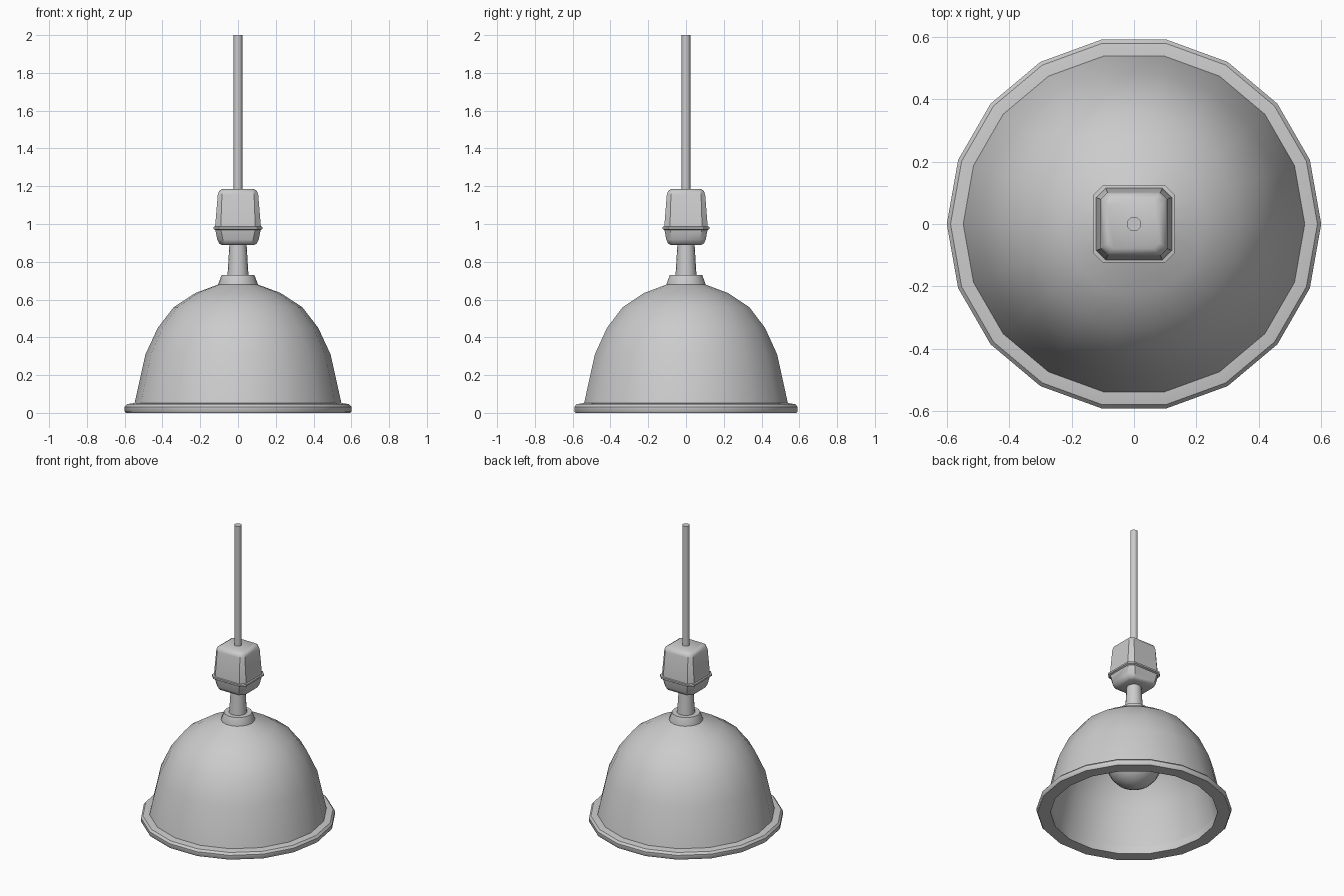
import bpy, bmesh, math

if "Cube" in bpy.data.objects:
    bpy.data.objects.remove(bpy.data.objects["Cube"])


def loft(name, rings, cap=True, closed=False, angle=40):
    """Skin a list of equal-length point rings into one mesh."""
    bm = bmesh.new()
    loops = [[bm.verts.new(p) for p in ring] for ring in rings]
    n = len(loops[0])
    pairs = list(zip(loops, loops[1:]))
    if closed:
        pairs.append((loops[-1], loops[0]))
    for a, b in pairs:
        for i in range(n):
            j = (i + 1) % n
            bm.faces.new((a[i], a[j], b[j], b[i]))
    if cap and not closed:
        bm.faces.new(loops[0])
        bm.faces.new(loops[-1])
    bmesh.ops.recalc_face_normals(bm, faces=bm.faces)
    mesh = bpy.data.meshes.new(name)
    bm.to_mesh(mesh)
    bm.free()
    obj = bpy.data.objects.new(name, mesh)
    bpy.context.collection.objects.link(obj)
    bpy.ops.object.select_all(action='DESELECT')
    obj.select_set(True)
    bpy.context.view_layer.objects.active = obj
    bpy.ops.object.shade_smooth_by_angle(angle=math.radians(angle))
    return obj


def circle(r, z, n):
    return [(r * math.cos(2 * math.pi * i / n), r * math.sin(2 * math.pi * i / n), z)
            for i in range(n)]


def lathe(name, profile, n, **kw):
    return loft(name, [circle(r, z, n) for r, z in profile], **kw)


def chamfered_rect(hx, hy, c, z):
    corner = [(hx, hy - c), (hx - c, hy)]
    pts = corner + [(-x, y) for x, y in reversed(corner)]
    pts += [(-x, -y) for x, y in pts]
    return [(x, y, z) for x, y in pts]


# Bell shade: outer skin, then inner skin
outer = [(0.548, 0.05), (0.49, 0.31), (0.425, 0.45), (0.34, 0.56), (0.225, 0.635), (0.09, 0.685)]
inner = [(0.09, 0.66), (0.215, 0.61), (0.325, 0.54), (0.405, 0.435), (0.465, 0.30), (0.515, 0.05)]
lathe("shade", outer + inner, 18, closed=True)

# Rolled rim around the opening
lathe("rim", [(0.515, 0.0), (0.594, 0.0), (0.6, 0.008), (0.6, 0.032), (0.588, 0.046),
              (0.545, 0.053), (0.515, 0.053)], 18, closed=True)

# Collar and neck above the shade
lathe("collar", [(0.105, 0.665), (0.105, 0.682), (0.087, 0.73)], 18)
lathe("neck", [(0.056, 0.72), (0.045, 0.90)], 16)

# Junction box: lower cup, flange and upper cap
box = [(0.082, 0.02, 0.888), (0.100, 0.028, 0.897), (0.110, 0.03, 0.918), (0.120, 0.03, 0.968),
       (0.130, 0.03, 0.974), (0.130, 0.03, 0.985), (0.121, 0.03, 0.987),
       (0.107, 0.022, 1.155), (0.100, 0.022, 1.175), (0.083, 0.02, 1.186)]
loft("junction_box", [chamfered_rect(h, h * 0.95, c, z) for h, c, z in box])

# Hanging cord
lathe("cord", [(0.023, 1.17), (0.023, 2.0)], 12)

# Bulb and its socket inside the shade
bulb = [(0.173 * math.sin(math.radians(a)), 0.357 - 0.173 * math.cos(math.radians(a)))
        for a in range(3, 140, 17)]
lathe("bulb", bulb + [(0.075, 0.53), (0.065, 0.58)], 18)
lathe("socket", [(0.08, 0.56), (0.08, 0.67)], 18)
